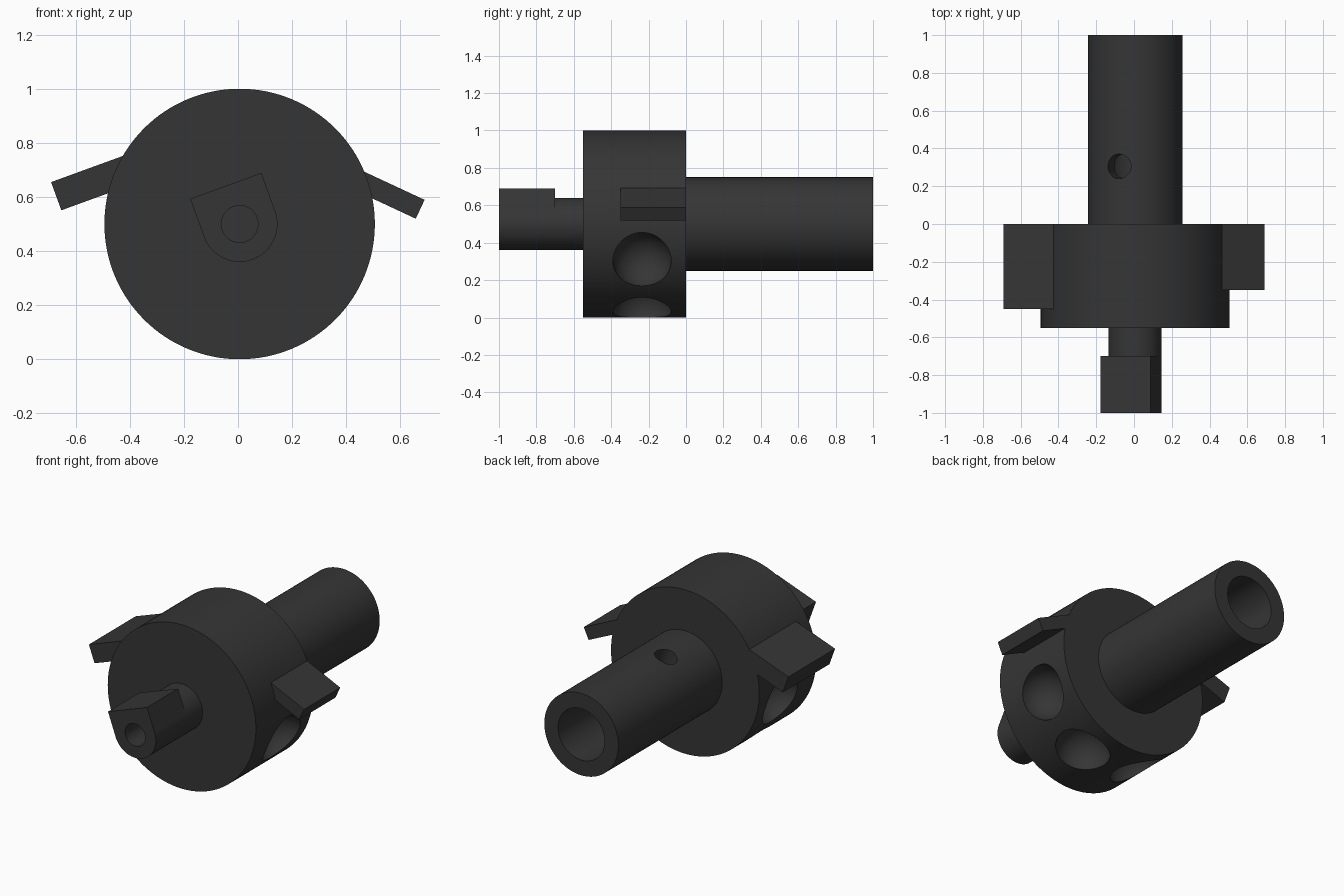
import bpy, bmesh
from math import radians, sin, cos, pi
from mathutils import Matrix, Vector

if "Cube" in bpy.data.objects:
    bpy.data.objects.remove(bpy.data.objects["Cube"])

CX, CZ = 0.006, 0.5          # main axis, running along y
TILT = radians(20)           # the pin and bores are rolled about the axis

steel = bpy.data.materials.new("dark grey steel")
steel.diffuse_color = (0.036, 0.036, 0.036, 1)
steel.use_nodes = True
steel.node_tree.nodes["Principled BSDF"].inputs["Base Color"].default_value = steel.diffuse_color


def prism(name, profile, y0, y1):
    """Extrude an (x, z) outline around the main axis from y0 to y1."""
    bm = bmesh.new()
    face = bm.faces.new([bm.verts.new((CX + x, y0, CZ + z)) for x, z in profile])
    ext = bmesh.ops.extrude_face_region(bm, geom=[face])
    bmesh.ops.translate(bm, vec=(0, y1 - y0, 0),
                        verts=[v for v in ext["geom"] if isinstance(v, bmesh.types.BMVert)])
    bmesh.ops.recalc_face_normals(bm, faces=bm.faces)
    mesh = bpy.data.meshes.new(name)
    bm.to_mesh(mesh)
    bm.free()
    mesh.materials.append(steel)
    obj = bpy.data.objects.new(name, mesh)
    bpy.context.collection.objects.link(obj)
    return obj


def circle(r, n=96):
    return [(r * cos(2 * pi * i / n), r * sin(2 * pi * i / n)) for i in range(n)]


def roll(points, angle):
    c, s = cos(angle), sin(angle)
    return [(c * u - s * v, s * u + c * v) for u, v in points]


def radial(angle, r, y):
    return Vector((CX + r * cos(angle), y, CZ + r * sin(angle)))


def cut(obj, cutter):
    mod = obj.modifiers.new("cut", 'BOOLEAN')
    mod.operation, mod.solver, mod.object = 'DIFFERENCE', 'EXACT', cutter
    bpy.ops.object.select_all(action='DESELECT')
    bpy.context.view_layer.objects.active = obj
    obj.select_set(True)
    bpy.ops.object.modifier_apply(modifier=mod.name)
    bpy.data.objects.remove(cutter)


# Wheel with four ball sockets around its lower rim
wheel = prism("wheel", circle(0.5, 128), -0.55, 0)
for i in range(4):
    a = radians(-23.3 - i * 46.67)
    bpy.ops.mesh.primitive_uv_sphere_add(segments=48, ring_count=24, radius=0.156,
                                         location=radial(a, 0.49, -0.235))
    cut(wheel, bpy.context.object)

# Hollow rear shaft with a small radial hole
shaft = prism("rear_shaft", circle(0.25), 0, 1)
cut(shaft, prism("bore_cutter", circle(0.157), 0.02, 1.1))
bpy.ops.mesh.primitive_cylinder_add(vertices=48, radius=0.065, depth=0.3)
drill = bpy.context.object
drill.matrix_world = (Matrix.Translation(radial(pi / 2 + TILT, 0.25, 0.305))
                      @ Matrix.Rotation(-TILT, 4, 'Y'))
bpy.context.view_layer.update()
cut(shaft, drill)

# Front pin: round neck, then a flat-topped head, with a blind centre hole
neck = prism("pin_neck", circle(0.14), -0.7, -0.55)
arc = [(0.14 * cos(pi + pi * i / 40), 0.14 * sin(pi + pi * i / 40)) for i in range(41)]
head = prism("pin_head", roll(arc + [(0.14, 0.15), (-0.14, 0.15)], TILT), -1, -0.7)
cut(head, prism("pin_hole_cutter", circle(0.068, 48), -1.1, -0.72))


# Side blades, rooted inside the wheel
def blade(name, u0, u1, v0, v1, angle, depth):
    return prism(name, roll([(u0, v0), (u1, v0), (u1, v1), (u0, v1)], angle), -depth, 0)


left = blade("left_blade", -0.602, -0.25, 0.273, 0.384, TILT, 0.45)
right = blade("right_blade", 0.3, 0.582, 0.293, 0.370, radians(-25), 0.35)

for obj in (wheel, shaft, neck, head):
    bpy.ops.object.select_all(action='DESELECT')
    bpy.context.view_layer.objects.active = obj
    obj.select_set(True)
    bpy.ops.object.shade_smooth_by_angle(angle=radians(30))
